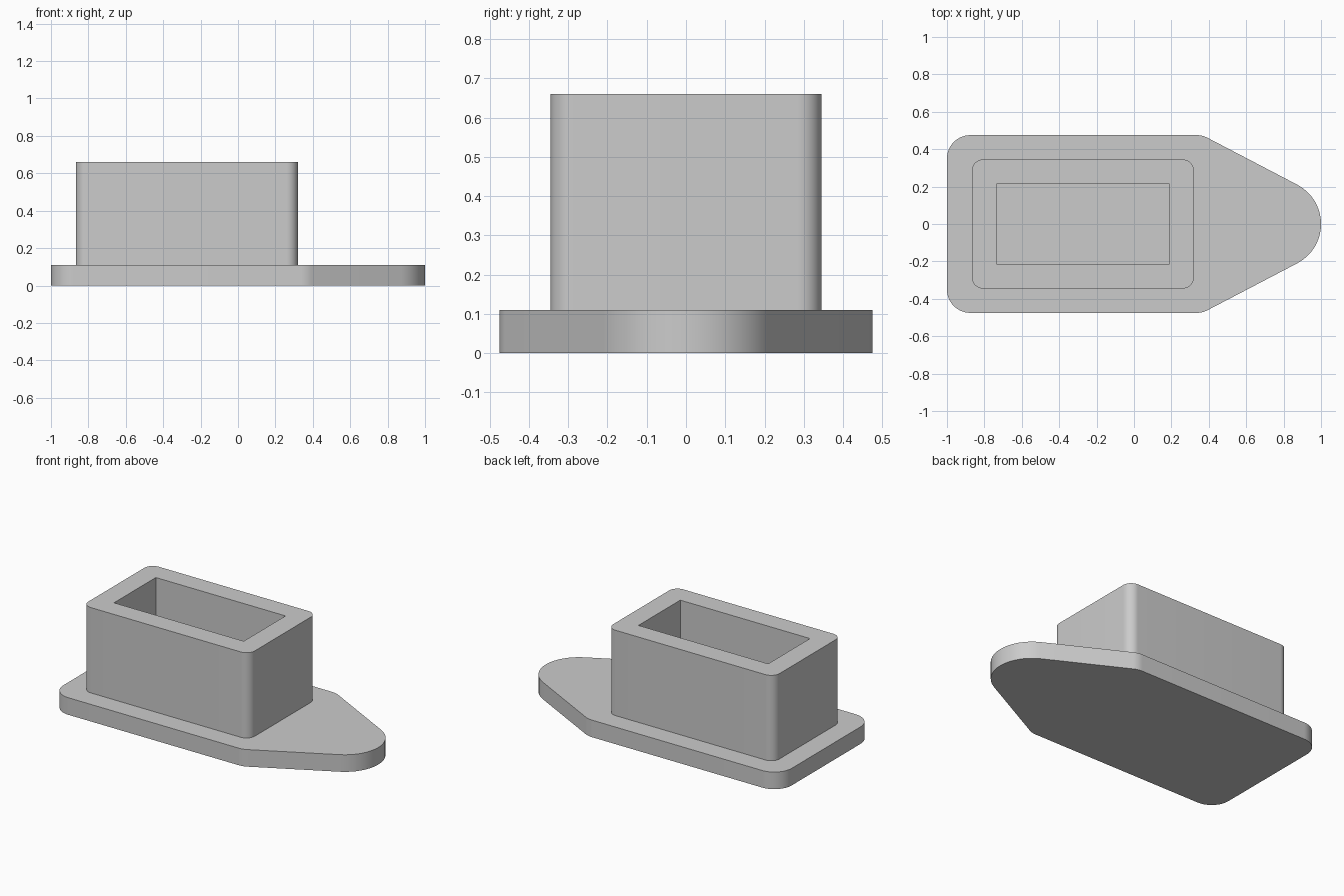
import bpy, bmesh
from math import tan
from mathutils import Vector, Quaternion

cube = bpy.data.objects.get("Cube")
if cube:
    bpy.data.objects.remove(cube)

grey = bpy.data.materials.new("light grey")
grey.use_nodes = True
colour = (0.6, 0.6, 0.6, 1)
grey.diffuse_color = colour
grey.node_tree.nodes["Principled BSDF"].inputs["Base Color"].default_value = colour


def rounded_outline(corners, steps=16):
    """Fillet each (x, y, radius) corner of a counter-clockwise convex outline."""
    points = []
    for i, (x, y, radius) in enumerate(corners):
        corner = Vector((x, y, 0))
        if not radius:
            points.append(corner)
            continue
        before = Vector((*corners[i - 1][:2], 0))
        after = Vector((*corners[(i + 1) % len(corners)][:2], 0))
        d_in = (corner - before).normalized()
        d_out = (after - corner).normalized()
        turn = d_in.angle(d_out)
        start = corner - d_in * radius * tan(turn / 2)
        centre = start + Vector((-d_in.y, d_in.x, 0)) * radius
        for s in range(steps + 1):
            spin = Quaternion((0, 0, 1), turn * s / steps)
            points.append(centre + spin @ (start - centre))
    return points


def prism(name, corners, bottom, top):
    """Extrude a filleted outline between two heights."""
    bm = bmesh.new()
    face = bm.faces.new([bm.verts.new((p.x, p.y, bottom)) for p in rounded_outline(corners)])
    raised = bmesh.ops.extrude_face_region(bm, geom=[face], use_keep_orig=True)["geom"]
    bmesh.ops.translate(bm, vec=(0, 0, top - bottom),
                        verts=[g for g in raised if isinstance(g, bmesh.types.BMVert)])
    bmesh.ops.recalc_face_normals(bm, faces=bm.faces)
    mesh = bpy.data.meshes.new(name)
    bm.to_mesh(mesh)
    bm.free()
    mesh.materials.append(grey)
    obj = bpy.data.objects.new(name, mesh)
    bpy.context.collection.objects.link(obj)
    return obj


def rectangle(x0, x1, half_width, radius):
    return [(x0, -half_width, radius), (x1, -half_width, radius),
            (x1, half_width, radius), (x0, half_width, radius)]


# Base plate: rounded rectangle tapering to a round nose
base_plate = prism("base_plate", [
    (-1, -0.475, 0.125), (0.366, -0.475, 0.125), (1.275, 0, 0.237),
    (0.366, 0.475, 0.125), (-1, 0.475, 0.125)], 0, 0.11)

# Rectangular socket with a pocket open at the top
socket = prism("socket", rectangle(-0.867, 0.32, 0.345, 0.06), 0.11, 0.66)
cutter = prism("pocket_cutter", rectangle(-0.735, 0.19, 0.213, 0), 0.05, 0.75)
cutter.hide_render = True
cut = socket.modifiers.new("pocket", "BOOLEAN")
cut.operation = "DIFFERENCE"
cut.solver = "EXACT"
cut.object = cutter
bpy.ops.object.select_all(action="DESELECT")
bpy.context.view_layer.objects.active = socket
socket.select_set(True)
bpy.ops.object.modifier_apply(modifier=cut.name)
bpy.data.objects.remove(cutter)

# Smooth the rounded corners, keep the edges crisp
base_plate.select_set(True)
bpy.ops.object.shade_smooth_by_angle()
